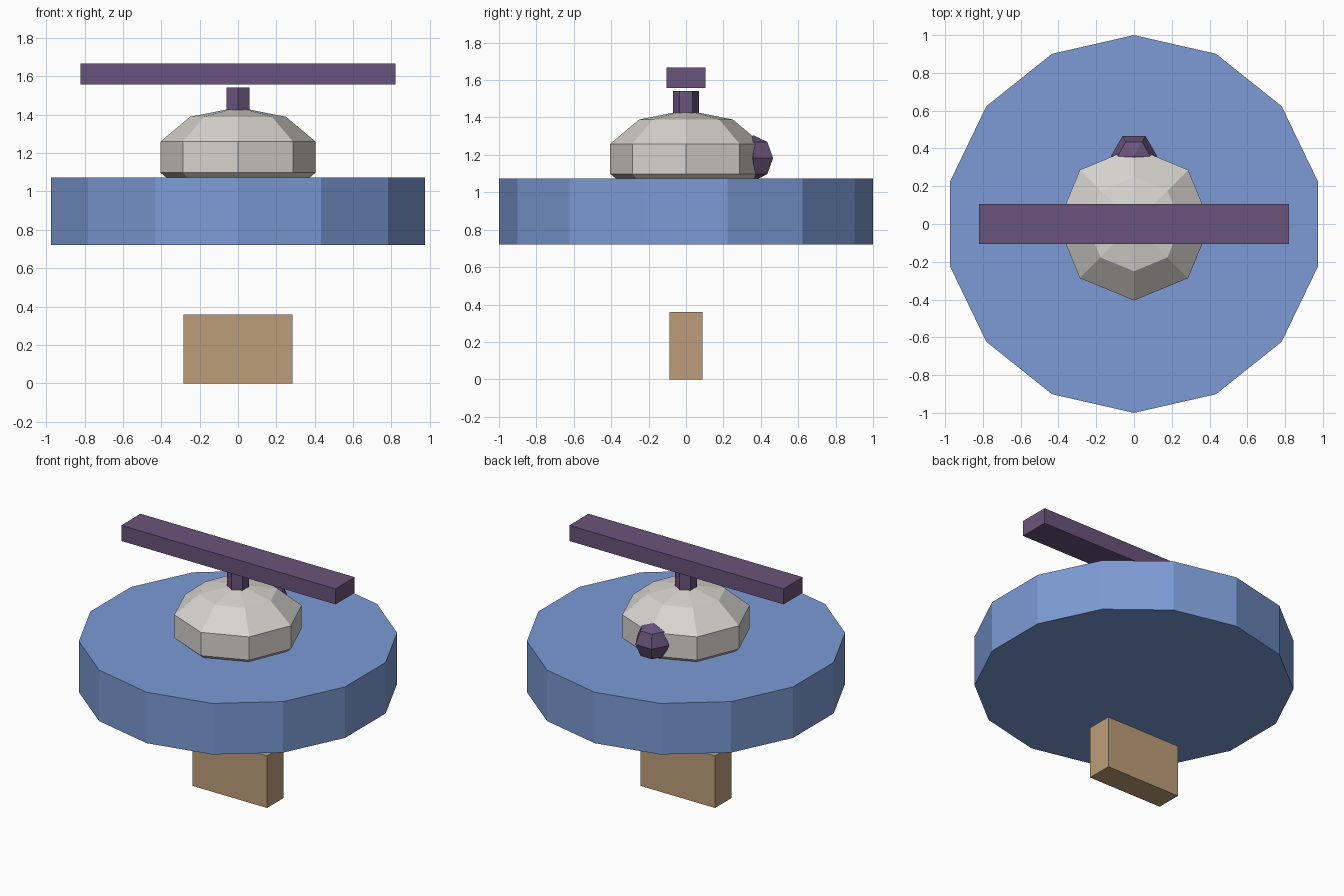
import bpy
import math

if "Cube" in bpy.data.objects:
    bpy.data.objects.remove(bpy.data.objects["Cube"])


def material(name, srgb):
    m = bpy.data.materials.new(name)
    lin = [((c / 255 + 0.055) / 1.055) ** 2.4 for c in srgb]
    m.diffuse_color = (*lin, 1)
    m.use_nodes = True
    m.node_tree.nodes["Principled BSDF"].inputs["Base Color"].default_value = m.diffuse_color
    return m


blue = material("blue", (124, 155, 213))
stone = material("light grey", (215, 212, 206))
purple = material("dark purple", (105, 84, 122))
tan = material("tan", (190, 158, 122))


def finish(name, mat, scale=(1, 1, 1)):
    ob = bpy.context.object
    ob.name = name
    ob.scale = scale
    ob.data.materials.append(mat)
    bpy.ops.object.transform_apply(location=False, rotation=False, scale=True)
    return ob


def box(name, mat, size, z0):
    bpy.ops.mesh.primitive_cube_add(size=1, location=(0, 0, z0 + size[2] / 2))
    return finish(name, mat, size)


def prism(name, mat, sides, radius, z0, z1):
    # the first corner of the primitive lies on the y axis
    bpy.ops.mesh.primitive_cylinder_add(vertices=sides, radius=radius, depth=z1 - z0,
                                        location=(0, 0, (z0 + z1) / 2))
    return finish(name, mat)


def ball(name, mat, segments, rings, scale, location):
    bpy.ops.mesh.primitive_uv_sphere_add(segments=segments, ring_count=rings, radius=1,
                                         location=location)
    ob = finish(name, mat, scale)
    # put a corner of each ring on the y axis
    ob.rotation_euler.z = math.pi / 2 if segments % 4 else 0
    return ob


# Foot block below, and the wide disc
box("foot_block", tan, (0.57, 0.178, 0.36), 0)
prism("disc", blue, 14, 1.0, 0.72, 1.073)

# Dome with the small ball on its back
ball("dome", stone, 8, 5, (0.426, 0.426, 0.26), (0, 0, 1.179))
ball("back_ball", purple, 6, 4, (0.122, 0.122, 0.122), (0, 0.36, 1.183))

# Mast and the bar floating above it
prism("mast", purple, 6, 0.07, 1.40, 1.541)
box("top_bar", purple, (1.64, 0.21, 0.108), 1.558)
